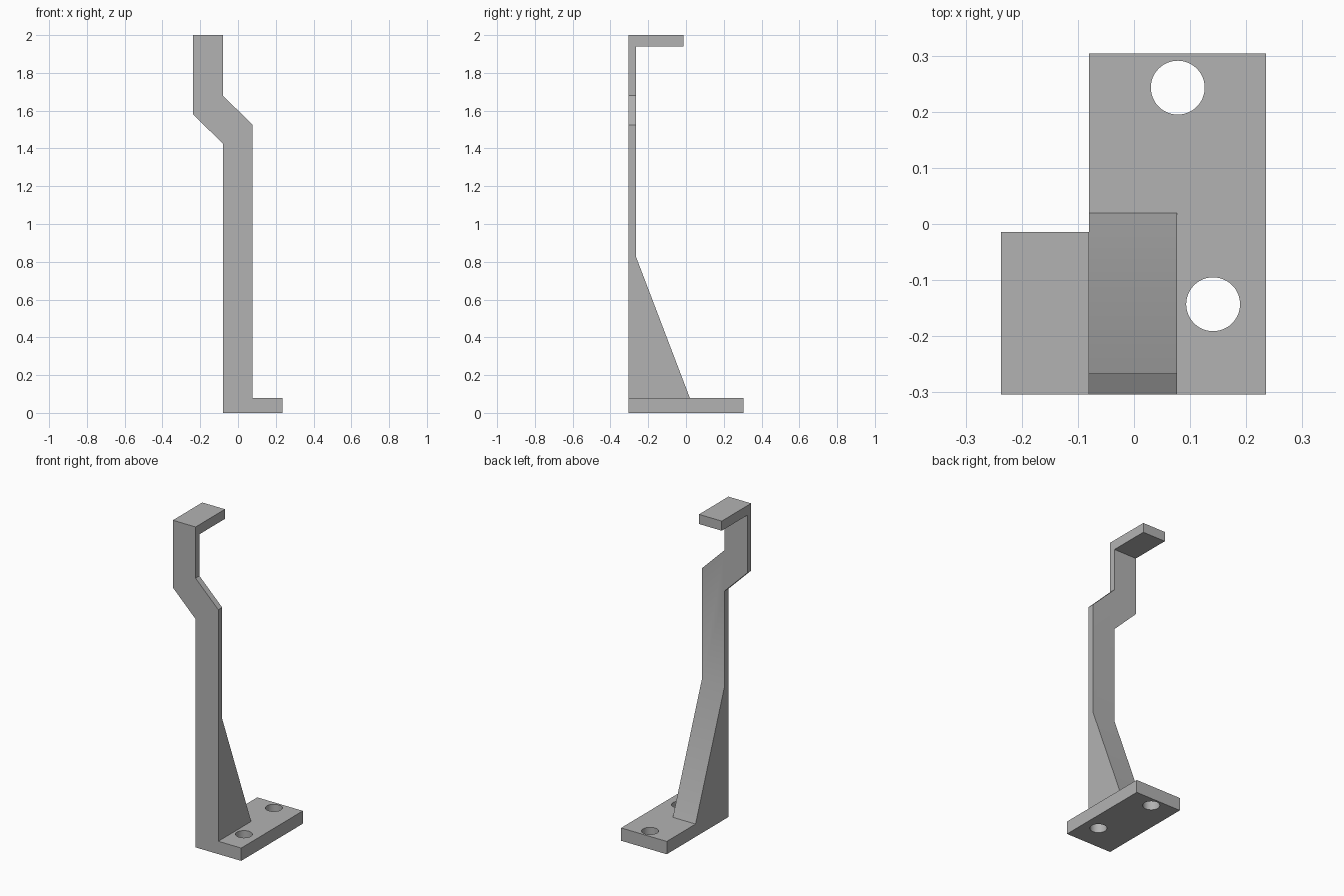
import bpy, bmesh, math
from mathutils import Vector

cube = bpy.data.objects.get("Cube")
if cube:
    bpy.data.objects.remove(cube, do_unlink=True)

grey = bpy.data.materials.new("plain grey")
grey.use_nodes = True
grey.diffuse_color = (0.45, 0.45, 0.45, 1)
grey.node_tree.nodes["Principled BSDF"].inputs["Base Color"].default_value = grey.diffuse_color


def prism(name, outline, place, low, high):
    """Extrude a 2D outline; place(u, v, depth) gives each 3D point."""
    bm = bmesh.new()
    face = bm.faces.new([bm.verts.new(place(u, v, low)) for u, v in outline])
    moved = bmesh.ops.extrude_face_region(bm, geom=[face])["geom"]
    shift = Vector(place(0, 0, high)) - Vector(place(0, 0, low))
    bmesh.ops.translate(bm, vec=shift, verts=[g for g in moved if isinstance(g, bmesh.types.BMVert)])
    bmesh.ops.recalc_face_normals(bm, faces=bm.faces)
    mesh = bpy.data.meshes.new(name)
    bm.to_mesh(mesh)
    bm.free()
    mesh.materials.append(grey)
    obj = bpy.data.objects.new(name, mesh)
    bpy.context.collection.objects.link(obj)
    return obj


def activate(obj):
    bpy.ops.object.select_all(action="DESELECT")
    obj.select_set(True)
    bpy.context.view_layer.objects.active = obj


def boolean(obj, cutter, operation):
    """Apply a boolean and discard its cutter."""
    cutter.hide_render = True
    mod = obj.modifiers.new("cut", "BOOLEAN")
    mod.operation, mod.object, mod.solver = operation, cutter, "EXACT"
    activate(obj)
    bpy.ops.object.modifier_apply(modifier=mod.name)
    bpy.data.objects.remove(cutter, do_unlink=True)


along_y = lambda u, v, d: (u, d, v)
along_x = lambda u, v, d: (d, u, v)
along_z = lambda u, v, d: (u, v, d)

left, mid, right, outer = -0.237, -0.08, 0.077, 0.235
front, back, base_top = -0.304, 0.304, 0.08

# Upright arm: cranked front outline trimmed by a side outline with gusset and top lip
crank = [(mid, -0.1), (right, -0.1), (right, 1.525), (mid, 1.68),
         (mid, 2.1), (left, 2.1), (left, 1.58), (mid, 1.425)]
side = [(front, base_top), (0.02, base_top), (-0.266, 0.83), (-0.266, 1.94),
        (-0.014, 1.94), (-0.014, 2), (front, 2)]
arm = prism("upright_arm", side, along_x, -0.5, 0.5)
boolean(arm, prism("arm_outline", crank, along_y, -0.5, 0.5), "INTERSECT")

# Base plate with two screw holes
rectangle = [(mid, front), (outer, front), (outer, back), (mid, back)]
base = prism("base_plate", rectangle, along_z, 0, base_top)
for cx, cy in [(0.078, 0.243), (0.141, -0.143)]:
    ring = [(cx + 0.048 * math.cos(math.tau * i / 48),
             cy + 0.048 * math.sin(math.tau * i / 48)) for i in range(48)]
    boolean(base, prism("screw_hole", ring, along_z, -0.1, 0.2), "DIFFERENCE")

# Smooth the hole walls and the gentle gusset bend only
for obj in (arm, base):
    activate(obj)
    bpy.ops.object.shade_smooth_by_angle(angle=math.radians(30))
